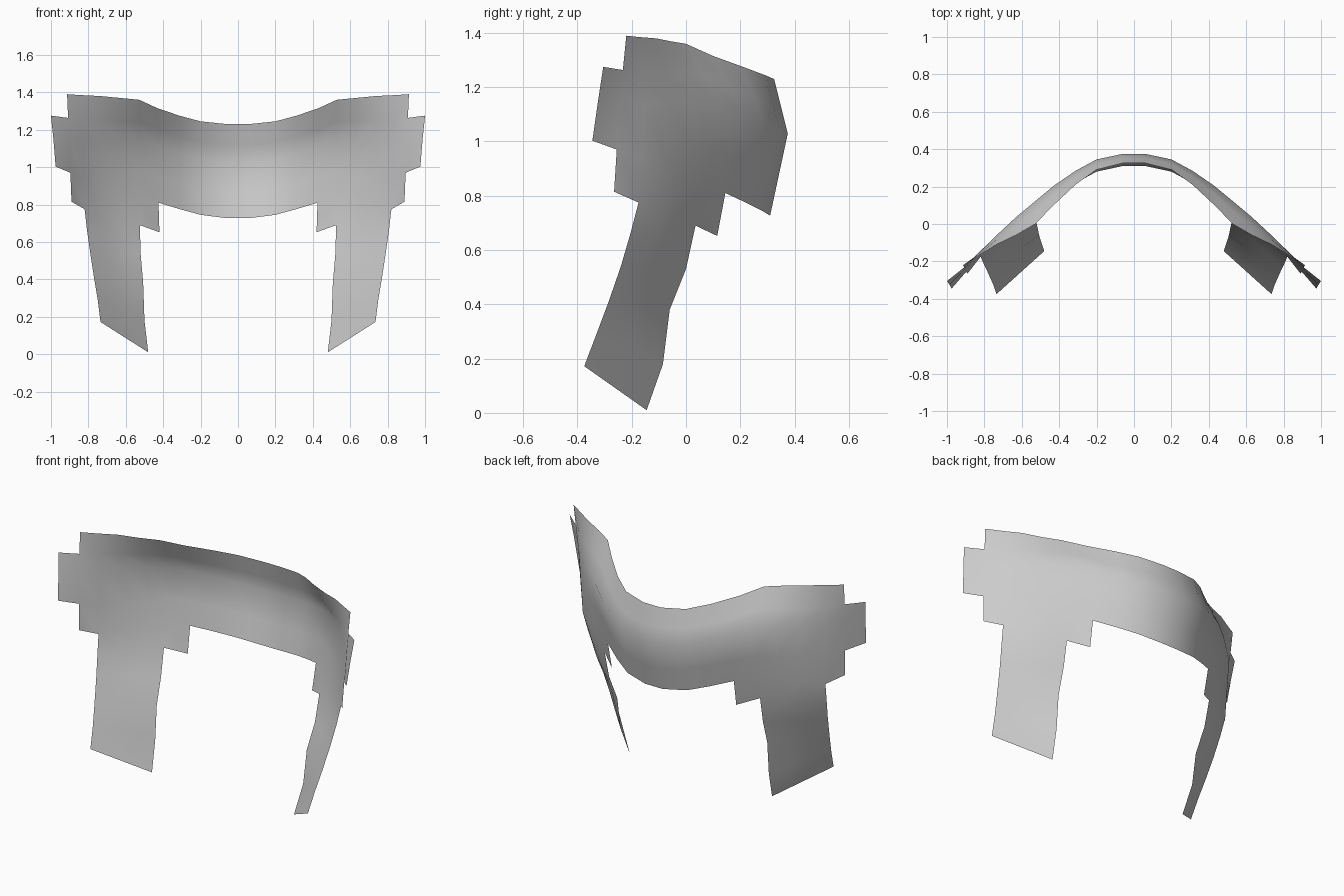
import bpy
import bmesh
from mathutils import Vector

cube = bpy.data.objects.get("Cube")
if cube:
    bpy.data.objects.remove(cube, do_unlink=True)

# One flat colour
grey = bpy.data.materials.new("plain grey")
grey.use_nodes = True
colour = (0.6, 0.6, 0.6, 1)
grey.diffuse_color = colour
grey.node_tree.nodes["Principled BSDF"].inputs["Base Color"].default_value = colour

# Upright stations of the band: x, bottom (z, y), y at the bulge, top (z, y)
stations = [
    (0, .727, .31, .375, 1.23, .325),
    (.06, .727, .31, .375, 1.23, .325),
    (.2, .745, .28, .345, 1.245, .29),
    (.31, .775, .22, .285, 1.275, .21),
    (.425, .81, .145, .205, 1.315, .1),
    (.52, .82, .075, .125, 1.36, 0),
    (.62, .81, 0, .04, 1.37, -.06),
    (.72, .79, -.085, -.055, 1.38, -.11),
    (.82, .775, -.175, -.155, 1.385, -.175),
    (.89, .815, -.265, -.243, 1.39, -.22),
]
BULGE = 0.6
heights = (0, 0.27, BULGE, 0.78, 1)
FIRST_LEG, LAST_LEG = 5, 8

# Leg edges from the band down
inner_edge = [(.525, .035, .69), (.52, 0, .53), (.507, -.06, .38),
              (.5, -.085, .18), (.48, -.145, .01)]
outer_edge = [(.807, -.205, .66), (.79, -.24, .54), (.77, -.285, .41),
              (.75, -.33, .29), (.735, -.375, .172)]

bm = bmesh.new()


def mix(a, b, t):
    return a + (b - a) * t


def station_row(station):
    """Bottom-to-top vertices of one station of the band."""
    x, z_low, y_low, y_mid, z_high, y_high = station
    row = []
    for v in heights:
        if v <= BULGE:
            y = mix(y_low, y_mid, v / BULGE)
        else:
            y = mix(y_mid, y_high, (v - BULGE) / (1 - BULGE))
        lean = 0.03 * v * x * x
        row.append(bm.verts.new((x + lean, y, mix(z_low, z_high, v))))
    return row


def fill(row_a, row_b):
    """Quads between two matching rows of vertices."""
    for k in range(len(row_a) - 1):
        bm.faces.new((row_a[k], row_a[k + 1], row_b[k + 1], row_b[k]))


# Curved band
band = [station_row(s) for s in stations]
for left, right in zip(band, band[1:]):
    fill(left, right)

# Outer side tab
tab = [bm.verts.new(p) for p in
       ((.975, -.345, 1.003), (.987, -.324, 1.15), (1, -.305, 1.275))]
fill(band[-1][1:4], tab)

# Leg
span = LAST_LEG - FIRST_LEG
previous = [band[i][0] for i in range(FIRST_LEG, LAST_LEG + 1)]
leg_top = None
for depth, (a, b) in enumerate(zip(inner_edge, outer_edge)):
    row = []
    for k in range(span + 1):
        t = k / span
        point = Vector(a).lerp(Vector(b), t)
        point.y += 0.1 * t * (1 - t) * (1 - depth / 4)
        row.append(bm.verts.new(point))
    fill(row, previous)
    leg_top = leg_top or row[0]
    previous = row

# Small tab beside the leg
corner = bm.verts.new((.42, .115, .652))
fill([corner, leg_top], [band[FIRST_LEG - 1][0], band[FIRST_LEG][0]])

bmesh.ops.recalc_face_normals(bm, faces=bm.faces)
bm.faces.ensure_lookup_table()
if bm.faces[0].normal.y < 0:
    bmesh.ops.reverse_faces(bm, faces=bm.faces)

mesh = bpy.data.meshes.new("curved_shell")
bm.to_mesh(mesh)
bm.free()
mesh.materials.append(grey)
shell = bpy.data.objects.new("curved_shell", mesh)
bpy.context.collection.objects.link(shell)
for polygon in mesh.polygons:
    polygon.use_smooth = True

# Other half
mirror = shell.modifiers.new("Mirror", 'MIRROR')
mirror.use_clip = True
mirror.merge_threshold = 0.001
